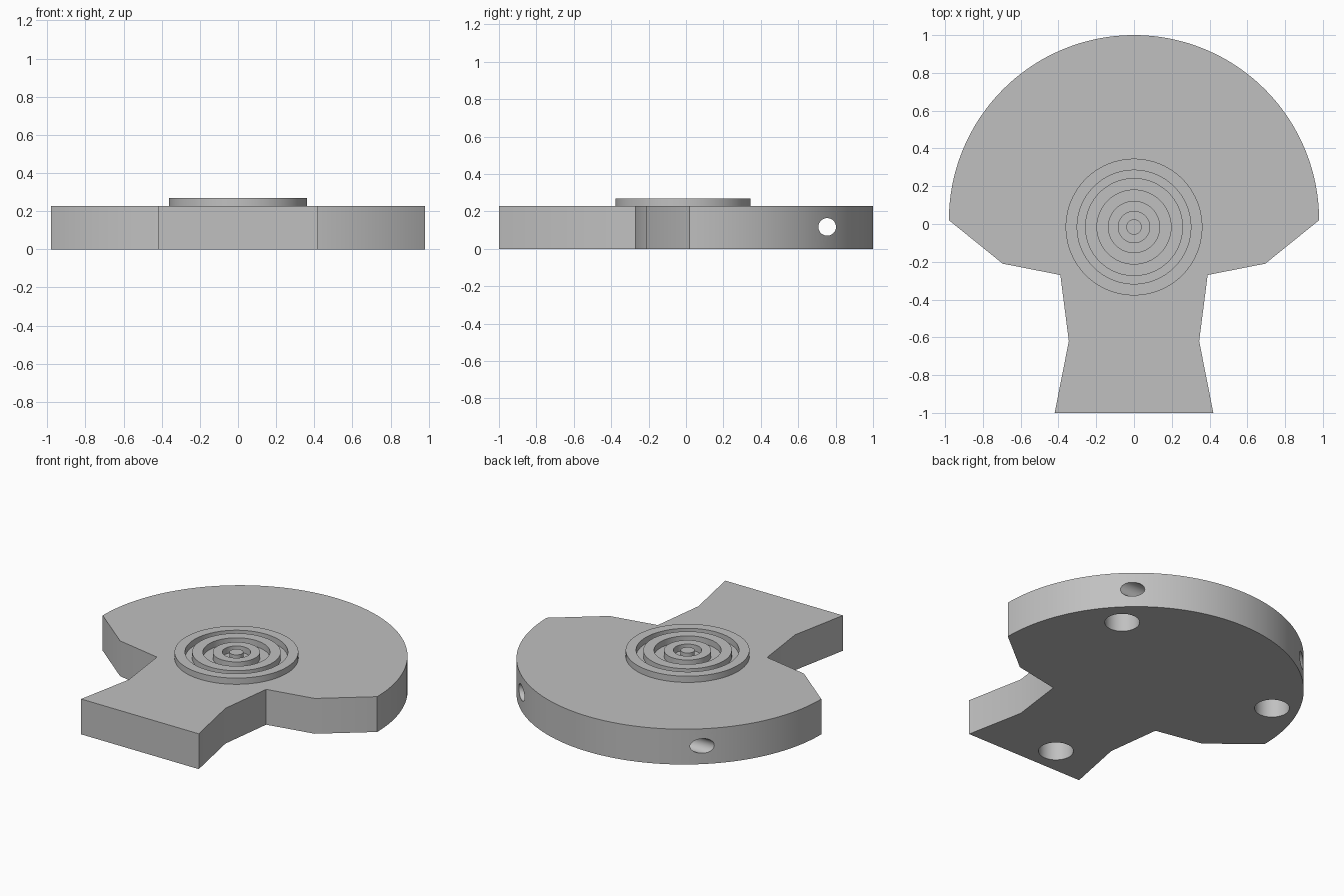
import bpy, bmesh, math
from mathutils import Matrix

if "Cube" in bpy.data.objects:
    bpy.data.objects.remove(bpy.data.objects["Cube"])

TOP = 0.228          # top of the plate
RING_TOP = 0.268     # top of the raised rings
CENTRE_Y = -0.016    # centre of the rings

grey = bpy.data.materials.new("mid_grey")
grey.diffuse_color = (0.53, 0.53, 0.53, 1)
grey.use_nodes = True
grey.node_tree.nodes["Principled BSDF"].inputs["Base Color"].default_value = grey.diffuse_color


def make_object(name, bm):
    bmesh.ops.recalc_face_normals(bm, faces=bm.faces)
    mesh = bpy.data.meshes.new(name)
    bm.to_mesh(mesh)
    bm.free()
    mesh.materials.append(grey)
    obj = bpy.data.objects.new(name, mesh)
    bpy.context.collection.objects.link(obj)
    return obj


def select_only(obj):
    bpy.ops.object.select_all(action='DESELECT')
    obj.select_set(True)
    bpy.context.view_layer.objects.active = obj


def smooth(obj):
    select_only(obj)
    bpy.ops.object.shade_smooth_by_angle(angle=math.radians(30))


def cylinder(name, radius, depth, matrix, segments=48):
    bm = bmesh.new()
    bmesh.ops.create_cone(bm, cap_ends=True, segments=segments, radius1=radius,
                          radius2=radius, depth=depth, matrix=matrix)
    return make_object(name, bm)


def ring(name, outer, inner, z0, z1, segments=96):
    # Square cross-section swept around the vertical axis
    bm = bmesh.new()
    profile = [(inner, z0), (outer, z0), (outer, z1), (inner, z1)]
    loops = []
    for i in range(segments):
        a = 2 * math.pi * i / segments
        loops.append([bm.verts.new((r * math.cos(a), CENTRE_Y + r * math.sin(a), z))
                      for r, z in profile])
    for i in range(segments):
        a, b = loops[i], loops[(i + 1) % segments]
        for k in range(4):
            m = (k + 1) % 4
            bm.faces.new((a[k], b[k], b[m], a[m]))
    return make_object(name, bm)


# Plate outline: mirrored angular handle side, closed by a half-round back
side = [(0.42, -1.0), (0.345, -0.62), (0.39, -0.27), (0.695, -0.21)]
arc = [(0.98 * math.cos(math.pi * i / 96), 0.02 + 0.98 * math.sin(math.pi * i / 96))
       for i in range(97)]
outline = side + arc + [(-x, y) for x, y in reversed(side)]
bm = bmesh.new()
face = bm.faces.new([bm.verts.new((x, y, 0)) for x, y in outline])
lifted = bmesh.ops.extrude_face_region(bm, geom=[face])
bmesh.ops.translate(bm, vec=(0, 0, TOP),
                    verts=[g for g in lifted["geom"] if isinstance(g, bmesh.types.BMVert)])
plate = make_object("plate", bm)

# Cross hole through the back and three blind pockets underneath
cutters = [cylinder("cross_hole_cutter", 0.047, 3,
                    Matrix.Translation((0, 0.755, 0.117)) @ Matrix.Rotation(math.pi / 2, 4, 'Y'))]
for x, y in [(0.573, 0.575), (-0.744, 0.369), (-0.098, -0.827)]:
    cutters.append(cylinder("pocket_cutter", 0.102, 0.32, Matrix.Translation((x, y, 0))))
for cutter in cutters:
    cutter.hide_render = True
    mod = plate.modifiers.new("cut", 'BOOLEAN')
    mod.operation = 'DIFFERENCE'
    mod.solver = 'EXACT'
    mod.object = cutter
    select_only(plate)
    bpy.ops.object.modifier_apply(modifier=mod.name)
    bpy.data.objects.remove(cutter)
smooth(plate)

# Concentric raised rings and the centre peg
for name, outer, inner in [("outer_ring", 0.362, 0.301), ("middle_ring", 0.259, 0.196),
                           ("inner_ring", 0.138, 0.083)]:
    smooth(ring(name, outer, inner, TOP - 0.004, RING_TOP))
smooth(cylinder("centre_peg", 0.041, RING_TOP - TOP + 0.004,
                Matrix.Translation((0, CENTRE_Y, (RING_TOP + TOP - 0.004) / 2))))
